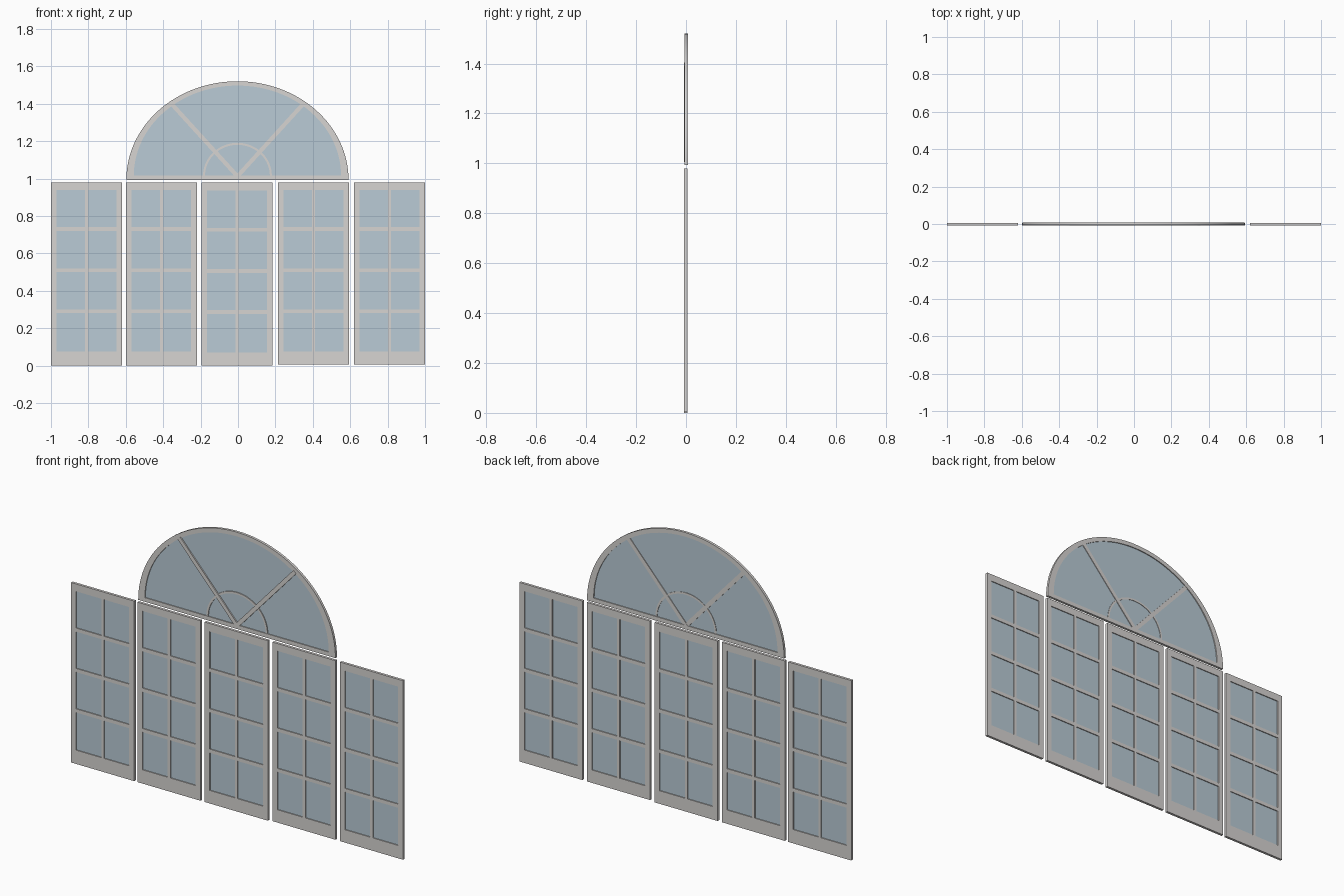
import bpy, bmesh, math

if "Cube" in bpy.data.objects:
    bpy.data.objects.remove(bpy.data.objects["Cube"])


def material(name, color):
    m = bpy.data.materials.new(name)
    m.diffuse_color = color
    m.use_nodes = True
    m.node_tree.nodes["Principled BSDF"].inputs["Base Color"].default_value = m.diffuse_color
    return m


FRAME = material("frame_paint", (0.68, 0.66, 0.645, 1))
GLASS = material("pane_glass", (0.49, 0.60, 0.67, 1))


def slab(name, points, faces, y0, y1, mat):
    """Flat faces in the xz plane, extruded from y0 to y1."""
    bm = bmesh.new()
    verts = [bm.verts.new((x, y0, z)) for x, z in points]
    for f in faces:
        bm.faces.new([verts[i] for i in f])
    ext = bmesh.ops.extrude_face_region(bm, geom=bm.faces[:], use_keep_orig=True)
    for v in ext["geom"]:
        if isinstance(v, bmesh.types.BMVert):
            v.co.y = y1
    loose = [v for v in bm.verts if not v.link_faces]
    bmesh.ops.delete(bm, geom=loose, context='VERTS')
    bmesh.ops.recalc_face_normals(bm, faces=bm.faces[:])
    me = bpy.data.meshes.new(name)
    bm.to_mesh(me)
    bm.free()
    me.materials.append(mat)
    ob = bpy.data.objects.new(name, me)
    bpy.context.collection.objects.link(ob)
    return ob


def smooth(ob):
    bpy.ops.object.select_all(action='DESELECT')
    ob.select_set(True)
    bpy.context.view_layer.objects.active = ob
    bpy.ops.object.shade_smooth_by_angle(angle=math.radians(30))


def rect(name, x0, x1, z0, z1, y0, y1, mat):
    return slab(name, [(x0, z0), (x1, z0), (x1, z1), (x0, z1)], [(0, 1, 2, 3)], y0, y1, mat)


def window_panel(i, x, z0, dz):
    # Grid of bars: odd columns crossed with odd rows are openings
    xs = [x + d for d in (0, 0.030, 0.182, 0.198, 0.350, 0.380)]
    zs = [z0] + [z + dz for z in (0.075, 0.28, 0.30, 0.50, 0.52, 0.72, 0.74, 0.94)] + [0.98]
    n = len(xs)
    points = [(a, b) for b in zs for a in xs]
    faces = [(r * n + c, r * n + c + 1, (r + 1) * n + c + 1, (r + 1) * n + c)
             for r in range(len(zs) - 1) for c in range(n - 1)
             if not (r % 2 and c % 2)]
    slab(f"panel_frame_{i}", points, faces, -0.008, 0.006, FRAME)
    rect(f"panel_glass_{i}", x + 0.02, x + 0.36, z0 + 0.06, 0.95, -0.003, 0.001, GLASS)


for i, (x, z0, dz) in enumerate([(-1, 0, 0), (-0.6, 0, 0), (-0.195, 0, -0.004),
                                 (0.213, 0.005, 0), (0.62, 0.005, 0)]):
    window_panel(i + 1, x, z0, dz)

# Arched top window
CX, BASE, SEG = -0.003, 0.993, 64


def half_ellipse(a, b, z):
    return [(CX + a * math.cos(math.pi * k / SEG), z + b * math.sin(math.pi * k / SEG))
            for k in range(SEG + 1)]


def band(name, outer, inner, closed, y0, y1):
    n = len(outer)
    faces = [(k, (k + 1) % n, n + (k + 1) % n, n + k) for k in range(n if closed else n - 1)]
    smooth(slab(name, outer + inner, faces, y0, y1, FRAME))


SILL = BASE + 0.022
band("arch_frame", half_ellipse(0.594, 0.527, BASE), half_ellipse(0.554, 0.482, SILL),
     True, -0.006, 0.008)
band("arch_inner_ring", half_ellipse(0.184, 0.176, SILL), half_ellipse(0.173, 0.165, SILL),
     False, -0.0055, 0.0055)
smooth(slab("arch_glass", half_ellipse(0.565, 0.495, SILL - 0.008),
            [tuple(range(SEG + 1))], -0.001, 0.003, GLASS))

# Two diagonal spokes
for side, name in ((-1, "left_spoke"), (1, "right_spoke")):
    dx, dz = side * 0.350, 0.385
    length = math.hypot(dx, dz)
    nx, nz = -dz / length * 0.011, dx / length * 0.011
    z = SILL - 0.003
    slab(name, [(CX + nx, z + nz), (CX - nx, z - nz),
                (CX + dx - nx, z + dz - nz), (CX + dx + nx, z + dz + nz)],
         [(0, 1, 2, 3)], -0.008, 0.0065 + side * 0.0003, FRAME)
